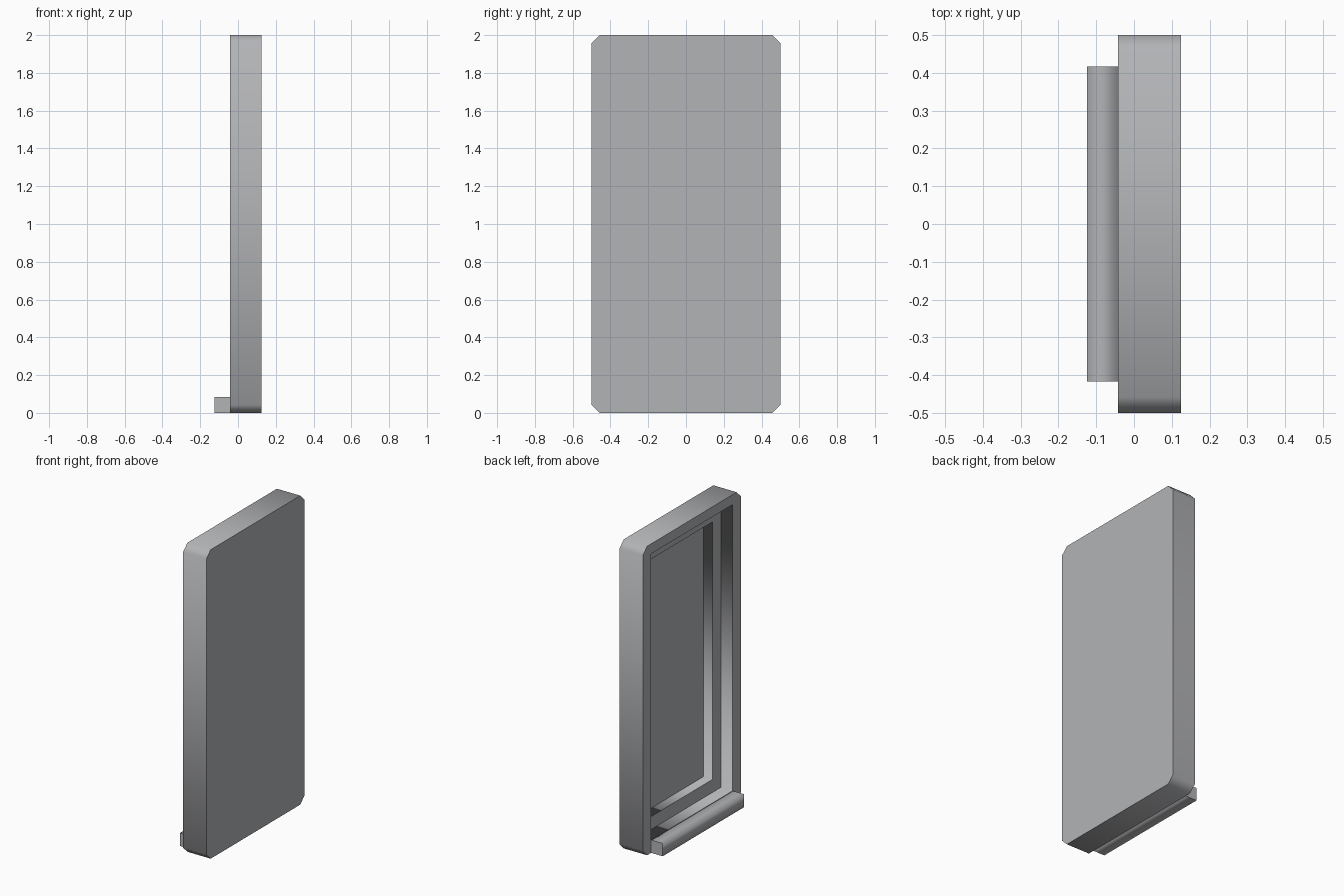
import bpy, bmesh

cube = bpy.data.objects.get("Cube")
if cube:
    bpy.data.objects.remove(cube)

grey = bpy.data.materials.new("plain_grey")
grey.use_nodes = True
colour = (0.45, 0.455, 0.47, 1)
grey.diffuse_color = colour
grey.node_tree.nodes["Principled BSDF"].inputs["Base Color"].default_value = colour


def finish(name, bm, soft_axis):
    """Smooth shading, rolling only over edges that run along soft_axis."""
    bmesh.ops.recalc_face_normals(bm, faces=bm.faces)
    for f in bm.faces:
        f.smooth = True
    for e in bm.edges:
        d = (e.verts[1].co - e.verts[0].co).normalized()
        e.smooth = abs(d[soft_axis]) > 0.9
    mesh = bpy.data.meshes.new(name)
    bm.to_mesh(mesh)
    bm.free()
    mesh.materials.append(grey)
    obj = bpy.data.objects.new(name, mesh)
    bpy.context.collection.objects.link(obj)
    return obj


def rectangle(bm, x, half_y, low, high):
    return [bm.verts.new((x, y, z)) for y, z in
            ((-half_y, low), (half_y, low), (half_y, high), (-half_y, high))]


def octagon(bm, x, half_y, height, cut):
    points = ((-half_y, cut), (cut - half_y, 0), (half_y - cut, 0), (half_y, cut),
              (half_y, height - cut), (half_y - cut, height),
              (cut - half_y, height), (-half_y, height - cut))
    return [bm.verts.new((x, y, z)) for y, z in points]


def bridge(bm, a, b):
    n = len(a)
    for i in range(n):
        j = (i + 1) % n
        bm.faces.new((a[i], a[j], b[j], b[i]))


# Panel: chamfered slab with a stepped recess opening on the -x side
bm = bmesh.new()
back = octagon(bm, 0.125, 0.5, 2, 0.042)
rim = octagon(bm, -0.042, 0.5, 2, 0.042)
opening = rectangle(bm, -0.042, 0.417, 0.083, 1.935)
step_outer = rectangle(bm, 0.042, 0.417, 0.083, 1.935)
step_inner = rectangle(bm, 0.042, 0.333, 0.167, 1.833)
floor = rectangle(bm, 0.108, 0.333, 0.167, 1.833)
bm.faces.new(back)
bridge(bm, back, rim)
for i in range(4):
    j = (i + 1) % 4
    bm.faces.new((rim[2 * i], rim[2 * i + 1], opening[i]))
    bm.faces.new((rim[2 * i + 1], rim[2 * j], opening[j], opening[i]))
for a, b in ((opening, step_outer), (step_outer, step_inner), (step_inner, floor)):
    bridge(bm, a, b)
bm.faces.new(floor)
finish("recessed_panel", bm, 0)

# Sill: ledge along the foot of the opening
bm = bmesh.new()
inner = rectangle(bm, -0.042, 0.417, 0, 0.083)
outer = rectangle(bm, -0.125, 0.417, 0, 0.083)
bridge(bm, inner, outer)
bm.faces.new(inner)
bm.faces.new(outer)
finish("sill", bm, 1)
